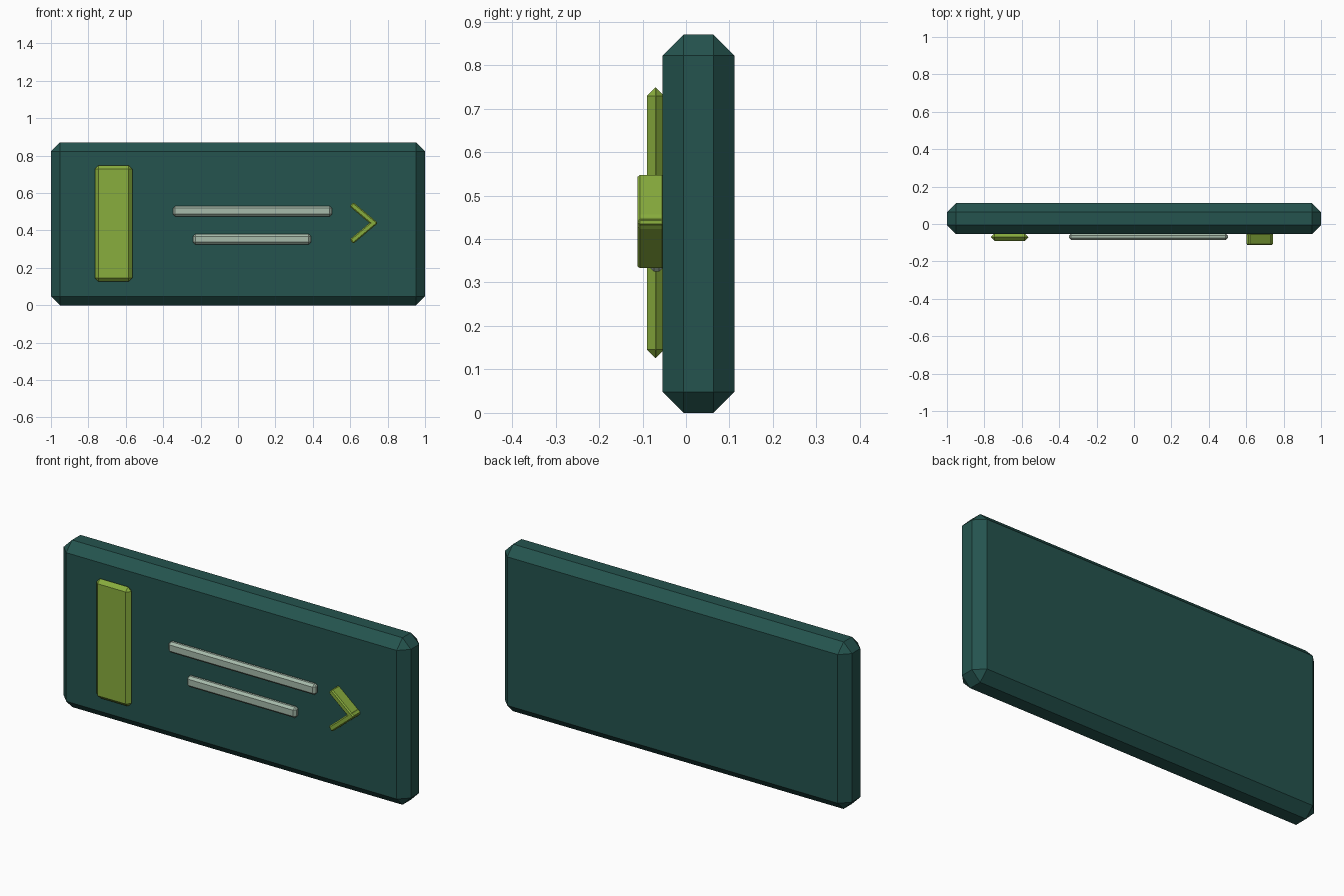
import bpy
import math

cube = bpy.data.objects.get("Cube")
if cube:
    bpy.data.objects.remove(cube, do_unlink=True)


def make_material(name, rgb):
    mat = bpy.data.materials.new(name)
    mat.use_nodes = True
    colour = (*rgb, 1.0)
    mat.diffuse_color = colour
    bsdf = next(n for n in mat.node_tree.nodes if n.type == 'BSDF_PRINCIPLED')
    bsdf.inputs["Base Color"].default_value = colour
    return mat


teal = make_material("dark_teal", (0.018, 0.088, 0.077))
lime = make_material("lime_green", (0.25, 0.42, 0.047))
sage = make_material("pale_sage", (0.39, 0.50, 0.41))


def chamfered_box(name, mat, centre, size, chamfer, tilt=0.0):
    """Box with single flat chamfers, optionally tilted about the y axis."""
    bpy.ops.mesh.primitive_cube_add(size=1, location=centre)
    obj = bpy.context.object
    obj.name = name
    obj.scale = size
    bpy.ops.object.transform_apply(location=False, rotation=False, scale=True)
    obj.rotation_euler.y = tilt
    obj.data.materials.append(mat)
    bevel = obj.modifiers.new("chamfer", 'BEVEL')
    bevel.width = chamfer
    bevel.segments = 1
    bevel.limit_method = 'NONE'
    return obj


# Main panel
chamfered_box("panel", teal, (0, 0.0285, 0.435), (2, 0.165, 0.87), 0.048)

# Upright accent block on the front
chamfered_box("accent_block", lime, (-0.665, -0.07, 0.4375),
              (0.2, 0.04, 0.622), 0.0195)

# Two raised lines
chamfered_box("upper_line", sage, (0.0775, -0.068, 0.503),
              (0.85, 0.036, 0.056), 0.012)
chamfered_box("lower_line", sage, (0.075, -0.068, 0.353),
              (0.63, 0.036, 0.056), 0.012)

# Arrow chevron from two mirrored strokes
for name, side in (("upper_arrow_stroke", 1), ("lower_arrow_stroke", -1)):
    chamfered_box(name, lime, (0.672, -0.0805, 0.44 + side * 0.045),
                  (0.17, 0.063, 0.03), 0.006, side * math.radians(40))
